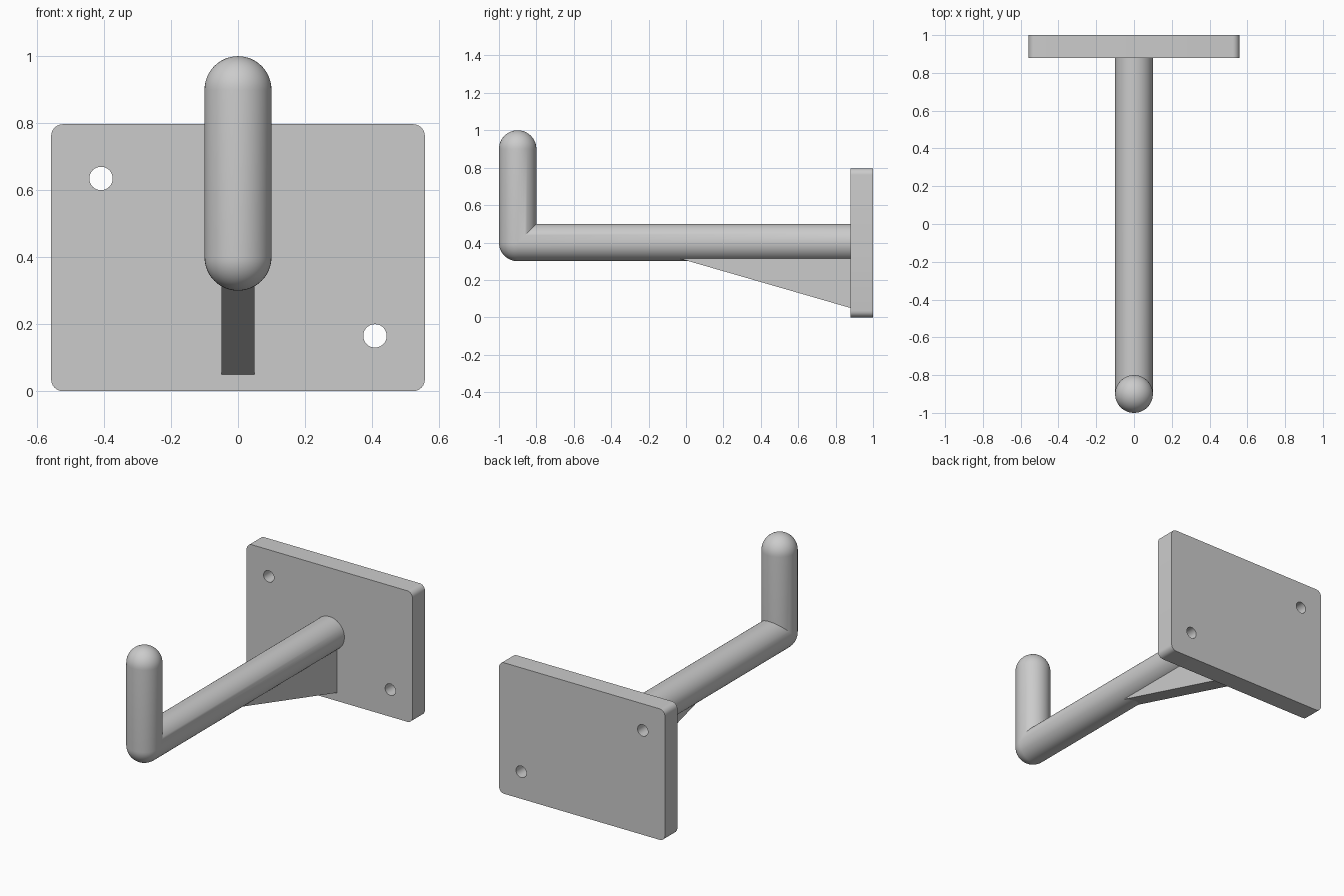
import bpy, bmesh
from math import pi, sin, cos
from mathutils import Vector

if "Cube" in bpy.data.objects:
    bpy.data.objects.remove(bpy.data.objects["Cube"])

R = 0.1
ELBOW = Vector((0, -0.9, 0.4))


def make_object(name, bm):
    bmesh.ops.recalc_face_normals(bm, faces=bm.faces)
    mesh = bpy.data.meshes.new(name)
    bm.to_mesh(mesh)
    bm.free()
    obj = bpy.data.objects.new(name, mesh)
    bpy.context.collection.objects.link(obj)
    return obj


def activate(obj):
    bpy.ops.object.select_all(action='DESELECT')
    obj.select_set(True)
    bpy.context.view_layer.objects.active = obj


def smooth(obj):
    activate(obj)
    bpy.ops.object.shade_smooth_by_angle(angle=pi / 6)


def extrude_profile(pts, axis, start, depth):
    """Solid from a 2D profile; axis 'x' reads (y, z), axis 'y' reads (x, z)."""
    bm = bmesh.new()
    place = (lambda a, b: (start, a, b)) if axis == 'x' else (lambda a, b: (a, start, b))
    face = bm.faces.new([bm.verts.new(place(a, b)) for a, b in pts])
    out = bmesh.ops.extrude_face_region(bm, geom=[face])
    move = Vector((depth, 0, 0)) if axis == 'x' else Vector((0, depth, 0))
    bmesh.ops.translate(bm, vec=move, verts=[v for v in out['geom'] if isinstance(v, bmesh.types.BMVert)])
    bmesh.ops.recalc_face_normals(bm, faces=bm.faces)
    return bm


def add_limb(bm, length, domed, lying):
    """Lathed rod with a round elbow end, mitred at 45 degrees."""
    n = 12
    arc = [i * pi / 2 / n for i in range(n + 1)]
    prof = [(R * sin(a), -R * cos(a)) for a in arc]
    if domed:
        prof += [(R * cos(a), length + R * sin(a)) for a in arc]
    else:
        prof += [(R, length), (0, length)]
    limb = bmesh.new()
    verts = [limb.verts.new((r, 0, w)) for r, w in prof]
    edges = [limb.edges.new(p) for p in zip(verts, verts[1:])]
    bmesh.ops.spin(limb, geom=verts + edges, cent=(0, 0, 0), axis=(0, 0, 1),
                   angle=2 * pi, steps=48, use_duplicate=False)
    bmesh.ops.remove_doubles(limb, verts=limb.verts, dist=1e-5)
    bmesh.ops.bisect_plane(limb, geom=limb.verts[:] + limb.edges[:] + limb.faces[:],
                           plane_co=(0, 0, 0), plane_no=(0, -1, 1), clear_inner=True)
    for v in limb.verts:
        x, y, z = v.co
        v.co = ELBOW + (Vector((x, z, y)) if lying else Vector((x, y, z)))
    tmp = bpy.data.meshes.new("limb")
    limb.to_mesh(tmp)
    limb.free()
    bm.from_mesh(tmp)
    bpy.data.meshes.remove(tmp)


# Hook rod: long arm plus upturned tip
bm = bmesh.new()
add_limb(bm, 1.78, False, True)
add_limb(bm, 0.5, True, False)
bmesh.ops.remove_doubles(bm, verts=bm.verts, dist=1e-4)
smooth(make_object("hook_rod", bm))

# Wall plate with rounded corners
bm = extrude_profile([(-0.558, 0), (0.558, 0), (0.558, 0.797), (-0.558, 0.797)], 'y', 0.88, 0.12)
corners = [e for e in bm.edges if abs(e.verts[0].co.y - e.verts[1].co.y) > 0.1]
bmesh.ops.bevel(bm, geom=corners, offset=0.035, segments=6, profile=0.5, affect='EDGES')
plate = make_object("wall_plate", bm)

# Two screw holes on opposite corners
for s in (-1, 1):
    circle = [(s * 0.409 + 0.035 * cos(i * pi / 16), 0.4 - s * 0.235 + 0.035 * sin(i * pi / 16))
              for i in range(32)]
    cutter = make_object("hole_cutter", extrude_profile(circle, 'y', 0.8, 0.3))
    cutter.hide_render = True
    activate(plate)
    mod = plate.modifiers.new("hole", 'BOOLEAN')
    mod.operation = 'DIFFERENCE'
    mod.solver = 'EXACT'
    mod.object = cutter
    bpy.ops.object.modifier_apply(modifier=mod.name)
    bpy.data.objects.remove(cutter)
smooth(plate)

# Triangular gusset under the arm
make_object("support_gusset",
            extrude_profile([(-0.088, 0.33), (0.88, 0.05), (0.88, 0.33)], 'x', -0.05, 0.1))
